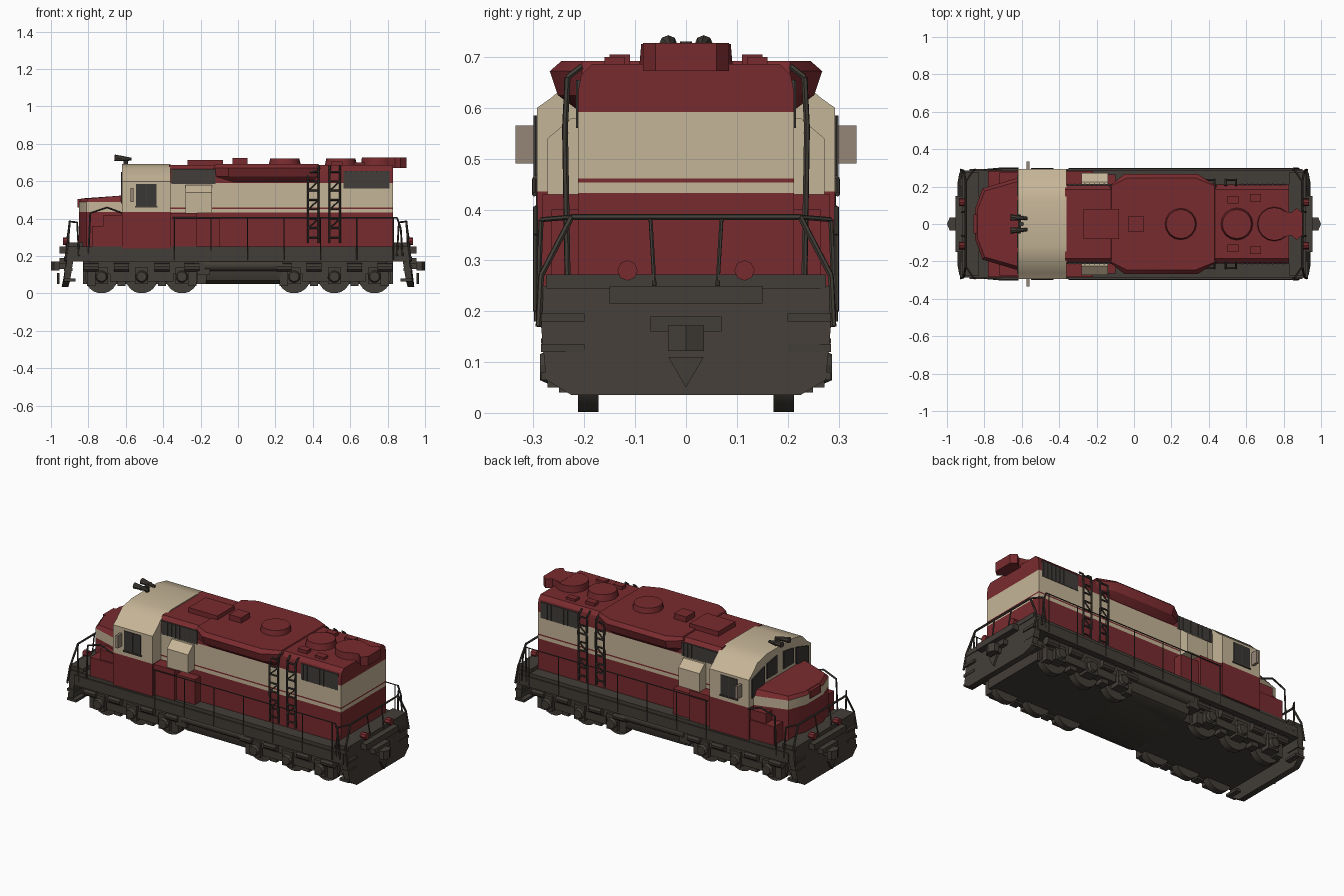
import bpy, bmesh, math
from mathutils import Vector

if "Cube" in bpy.data.objects:
    bpy.data.objects.remove(bpy.data.objects["Cube"])


def material(name, rgb):
    m = bpy.data.materials.new(name)
    m.diffuse_color = (*rgb, 1)
    m.use_nodes = True
    m.node_tree.nodes["Principled BSDF"].inputs["Base Color"].default_value = m.diffuse_color
    return m


RED = material("dark red", (0.19, 0.024, 0.028))
CREAM = material("cream", (0.56, 0.46, 0.31))
DARK = material("dark grey brown", (0.055, 0.047, 0.038))
GRILLE = material("grille grey", (0.052, 0.048, 0.043))
GLASS = material("window grey", (0.040, 0.038, 0.035))
TAN = material("mirror tan", (0.30, 0.24, 0.185))


def build(name, parts, mats, cuts=()):
    """Each part is a list of rings, lofted and capped. Cuts are heights where the colour changes."""
    bm = bmesh.new()
    for rings in parts:
        vs = [[bm.verts.new(p) for p in r] for r in rings]
        n = len(rings[0])
        for a, b in zip(vs, vs[1:]):
            for i in range(n):
                bm.faces.new((a[i], a[(i + 1) % n], b[(i + 1) % n], b[i]))
        bm.faces.new(vs[0][::-1])
        bm.faces.new(vs[-1])
    for z in cuts:
        bmesh.ops.bisect_plane(bm, geom=bm.verts[:] + bm.edges[:] + bm.faces[:],
                               plane_co=(0, 0, z), plane_no=(0, 0, 1))
    bmesh.ops.recalc_face_normals(bm, faces=bm.faces[:])
    for f in bm.faces:
        f.material_index = sum(f.calc_center_median().z > z for z in cuts)
    me = bpy.data.meshes.new(name)
    bm.to_mesh(me)
    bm.free()
    for m in mats:
        me.materials.append(m)
    ob = bpy.data.objects.new(name, me)
    bpy.context.collection.objects.link(ob)
    return ob


def box(x0, x1, y0, y1, z0, z1):
    return [[(x0, y0, z), (x1, y0, z), (x1, y1, z), (x0, y1, z)] for z in (z0, z1)]


def along_x(pts, x0, x1):
    return [[(x, y, z) for y, z in pts] for x in (x0, x1)]


def plan(pts, z):
    return [(x, y, z) for x, y in pts]


def rod(p, q, r, n=6, r2=None):
    p, q = Vector(p), Vector(q)
    d = (q - p).normalized()
    u = d.orthogonal().normalized()
    v = d.cross(u)
    ang = [2 * math.pi * i / n for i in range(n)]
    return [[c + (u * math.cos(a) + v * math.sin(a)) * s for a in ang]
            for c, s in ((p, r), (q, r if r2 is None else r2))]


def path(pts, r):
    return [rod(a, b, r) for a, b in zip(pts, pts[1:])]


def mirror_y(parts):
    return parts + [[[(p[0], -p[1], p[2]) for p in r] for r in part] for part in parts]


def half(pts):
    """Close a right-hand half profile with its mirror image."""
    return pts + [(-y, z) for y, z in reversed(pts)]


# Underframe, low belly between the trucks, and walkway
build("underframe", [box(-0.91, 0.91, -0.285, 0.285, 0.17, 0.25)], [DARK])
build("belly", [box(-0.83, 0.83, -0.2, 0.2, 0.05, 0.17)], [DARK])
build("walkway_edge", mirror_y([box(-0.88, 0.9, 0.27, 0.293, 0.17, 0.23)]), [DARK])

# Long hood with three colour bands and a pinstripe
hood = half([(0.212, 0.25), (0.212, 0.635), (0.206, 0.665), (0.185, 0.686)])
build("long_hood", [along_x(hood, -0.37, 0.83)], [RED, CREAM, RED, CREAM, RED],
      (0.432, 0.453, 0.461, 0.592))

# Flared roof section
levels = []
for z, w, e in ((0.595, 0.212, 0.03), (0.625, 0.252, 0), (0.672, 0.268, 0), (0.692, 0.245, 0.01)):
    half_plan = [(-0.13 + e, 0.205), (-0.05 + e, w), (0.34 - e, w), (0.44 - e, 0.205)]
    levels.append(plan(half_plan + [(x, -y) for x, y in reversed(half_plan)], z))
build("flared_roof", [levels], [RED])

# Cab and short nose
cab = half([(0.293, 0.24), (0.293, 0.60), (0.262, 0.622), (0.21, 0.672), (0.12, 0.692)])
build("cab", [along_x(cab, -0.62, -0.36)], [RED, CREAM], (0.435,))
nose = [(-0.61, 0.25), (-0.81, 0.19), (-0.85, 0.08), (-0.85, -0.08), (-0.81, -0.19), (-0.61, -0.25)]
top = [(x * 0.985, y * 0.93) for x, y in nose]
rings = [plan(nose, 0.25), plan(nose, 0.49),
         [(x, y, 0.525 if x > -0.7 else 0.508) for x, y in top]]
build("nose", [rings], [RED, CREAM, RED], (0.435, 0.49))
build("nose_headlight", [box(-0.858, -0.84, -0.05, 0.05, 0.46, 0.505)], [RED])
build("nose_side_boxes", mirror_y([box(-0.78, -0.6, 0.17, 0.283, 0.25, 0.36),
                                   box(-0.72, -0.6, 0.17, 0.275, 0.36, 0.42)]), [RED])

# Equipment boxes behind the cab
build("battery_boxes", mirror_y([box(-0.37, -0.22, 0.2, 0.283, 0.25, 0.43),
                                 box(-0.22, -0.1, 0.2, 0.265, 0.25, 0.40)]), [RED])
build("air_filter_boxes", mirror_y([[plan([(-0.28, 0.2), (-0.14, 0.2), (-0.14, y), (-0.28, y)], z)
                                     for y, z in ((0.272, 0.43), (0.272, 0.54), (0.225, 0.58))]]), [CREAM])

# Windows as thin plates
build("side_windows", mirror_y([box(-0.545, -0.435, 0.29, 0.297, 0.465, 0.585)]), [GLASS])
build("side_window_bars", mirror_y([box(-0.493, -0.487, 0.29, 0.3, 0.465, 0.585),
                                    box(-0.55, -0.43, 0.29, 0.3, 0.46, 0.468)]), [DARK])
shield = [(0.03, 0.545), (0.125, 0.545), (0.125, 0.635), (0.03, 0.65)]
corner = [(0.15, 0.53), (0.265, 0.48), (0.265, 0.595), (0.15, 0.63)]
build("windshields", mirror_y([along_x(s, -0.626, -0.618) for s in (shield, corner)]), [GLASS])

# Hood grilles with thin slats
grilles, slats = [], []
for x0, x1, z0, z1 in ((-0.355, -0.12, 0.585, 0.665), (0.565, 0.81, 0.56, 0.655)):
    grilles.append(box(x0, x1, 0.205, 0.2145, z0, z1))
    for i in range(9):
        x = x0 + (x1 - x0) * (i + 0.5) / 9
        slats.append(box(x - 0.003, x + 0.003, 0.21, 0.2165, z0, z1))
build("hood_grilles", mirror_y(grilles), [GRILLE])
build("grille_slats", mirror_y(slats), [DARK])

# Mirrors
build("cab_mirrors", mirror_y([box(-0.575, -0.56, 0.29, 0.335, 0.49, 0.565)]), [TAN])

# Roof fans, hatches and rear overhang
fans = [rod((x, 0, 0.68), (x, 0, 0.722), 0.087, 16, 0.078) for x in (0.25, 0.55)]
fans.append(rod((0.75, 0, 0.68), (0.75, 0, 0.726), 0.092, 16, 0.088))
build("roof_fans", fans, [RED])
build("roof_hatches", [box(-0.27, -0.08, -0.08, 0.08, 0.68, 0.715),
                       box(-0.03, 0.05, -0.042, 0.042, 0.68, 0.724)], [RED])
end_plan = [(0.78, -0.075), (0.84, -0.06), (0.87, -0.085), (0.9, -0.06),
            (0.9, 0.06), (0.87, 0.085), (0.84, 0.06), (0.78, 0.075)]
build("rear_roof_box", [[plan(end_plan, 0.672), plan(end_plan, 0.727)]], [RED])
build("roof_blocks", mirror_y([box(0.5, 0.56, 0.11, 0.15, 0.68, 0.705),
                               box(0.62, 0.68, 0.12, 0.16, 0.68, 0.7)]), [RED])

# Roof horn
build("horn", mirror_y([rod((-0.57, 0.03, 0.718), (-0.66, 0.035, 0.725), 0.008, 8, 0.018)]) +
      [rod((-0.6, 0, 0.68), (-0.6, 0, 0.73), 0.012, 8),
       rod((-0.61, -0.05, 0.72), (-0.61, 0.05, 0.72), 0.007)], [DARK])

# Hood ladders, with braces
ladders = []
for x0, x1 in ((0.375, 0.43), (0.49, 0.545)):
    for x in (x0, x1):
        ladders += path([(x, 0.233, 0.27), (x, 0.238, 0.56), (x, 0.233, 0.66), (x, 0.205, 0.682)], 0.006)
    for i in range(8):
        z = 0.30 + i * 0.05
        ladders.append(rod((x0, 0.236, z), (x1, 0.236, z), 0.005))
        if i < 7 and i % 2:
            ladders.append(rod((x0, 0.236, z), (x1, 0.236, z + 0.05), 0.004))
build("hood_ladders", mirror_y(ladders), [DARK])

# Side handrails
rails = [rod((-0.35, 0.296, 0.405), (0.85, 0.296, 0.405), 0.003)]
for i in range(7):
    x = -0.34 + i * 0.195
    rails.append(rod((x, 0.296, 0.18), (x, 0.296, 0.405), 0.003))
rails += path([(-0.62, 0.298, 0.43), (-0.7, 0.298, 0.46), (-0.79, 0.29, 0.43), (-0.80, 0.29, 0.2)], 0.005)
rails += path([(0.85, 0.296, 0.405), (0.87, 0.296, 0.35), (0.88, 0.296, 0.2)], 0.005)
build("side_handrails", mirror_y(rails), [DARK])

# Pilots, end platforms, rails, steps and couplers at both ends
pilot = half([(0.225, 0.035), (0.275, 0.065), (0.285, 0.17), (0.285, 0.25)])
for label, s in (("front", -1), ("rear", 1)):
    def span(a, b):
        return sorted((s * a, s * b))

    outer = [(s * (0.945 + 0.15 * max(0.17 - z, 0) - abs(y) * 0.1), y, z) for y, z in pilot]
    inner = [(x - s * 0.035, y, z) for x, y, z in outer]
    build(label + "_pilot", [[inner, outer]], [DARK])
    build(label + "_platform", [box(*span(0.83, 0.92), -0.275, 0.275, 0.245, 0.272)], [DARK])
    build(label + "_buffer_beam", [box(*span(0.90, 0.955), -0.15, 0.15, 0.215, 0.25),
                                   box(*span(0.90, 0.955), -0.07, 0.07, 0.16, 0.19)], [DARK])
    end = path([(s * 0.925, 0.29, 0.17), (s * 0.91, 0.285, 0.27), (s * 0.9, 0.225, 0.385),
                (s * 0.9, 0, 0.385)], 0.006)
    end += path([(s * 0.9, 0.07, 0.385), (s * 0.92, 0.062, 0.25)], 0.004)
    end += path([(s * 0.9, 0.225, 0.385), (s * 0.86, 0.285, 0.38), (s * 0.85, 0.292, 0.2)], 0.005)
    build(label + "_end_rails", mirror_y(end), [DARK])
    steps = [box(*span(0.93, 0.945 - d), 0.2, 0.285, z, z + 0.015)
             for z, d in ((0.065, 0.075), (0.12, 0.06), (0.18, 0.05))]
    build(label + "_steps", mirror_y(steps), [DARK])
    build(label + "_lamp_posts", mirror_y([rod((s * 0.9, 0.115, 0.28), (s * 0.935, 0.115, 0.28), 0.02, 8)]), [RED])
    knuckle = [(s * 0.955, -0.035), (s * 0.985, -0.035), (s * 1.0, 0.0), (s * 0.985, 0.035), (s * 0.955, 0.035)]
    build(label + "_coupler", [box(*span(0.9, 0.965), -0.022, 0.022, 0.13, 0.165),
                               [plan(knuckle, 0.122), plan(knuckle, 0.172)],
                               [[(s * x, y, z) for y, z in ((-0.035, 0.11), (0.035, 0.11), (0, 0.05))]
                                for x in (0.955, 0.968)]], [DARK])

# Fuel tank with side air tanks
tank = half([(0.2, 0.05), (0.24, 0.07), (0.255, 0.11), (0.255, 0.18)])
build("fuel_tank", [along_x(tank, -0.17, 0.23)], [DARK])
build("air_tanks", mirror_y([rod((-0.18, 0.25, 0.15), (0.24, 0.25, 0.15), 0.032, 12),
                             box(-0.22, -0.15, 0.2, 0.275, 0.1, 0.19)]), [DARK])

# Three-axle trucks: wheels, side frames, journals and brake gear
wheels, frames = [], []
for cx in (-0.515, 0.515):
    frames += [box(cx - 0.28, cx + 0.28, 0.2, 0.255, 0.105, 0.17),
               box(cx - 0.17, cx + 0.17, 0.2, 0.262, 0.065, 0.11)]
    for dx in (-0.215, 0, 0.215):
        x = cx + dx
        wheels += [rod((x, 0.172, 0.088), (x, 0.212, 0.088), 0.0875, 20)]
        frames += [box(x - 0.035, x + 0.035, 0.21, 0.272, 0.05, 0.14),
                   rod((x, 0.265, 0.09), (x, 0.287, 0.09), 0.036, 10, 0.026)]
    for dx in (-0.108, 0.108, -0.27, 0.27):
        x = cx + dx
        frames += [rod((x - 0.04, 0.262, 0.14), (x + 0.04, 0.262, 0.14), 0.024, 10),
                   box(x - 0.022, x + 0.022, 0.2, 0.25, 0.04, 0.12)]
build("truck_wheels", mirror_y(wheels), [DARK])
build("truck_frames", mirror_y(frames), [DARK])

# Keep hard edges, smooth the rounded parts
bpy.ops.object.select_all(action='SELECT')
bpy.context.view_layer.objects.active = bpy.context.selected_objects[0]
bpy.ops.object.shade_smooth_by_angle(angle=math.radians(32))
